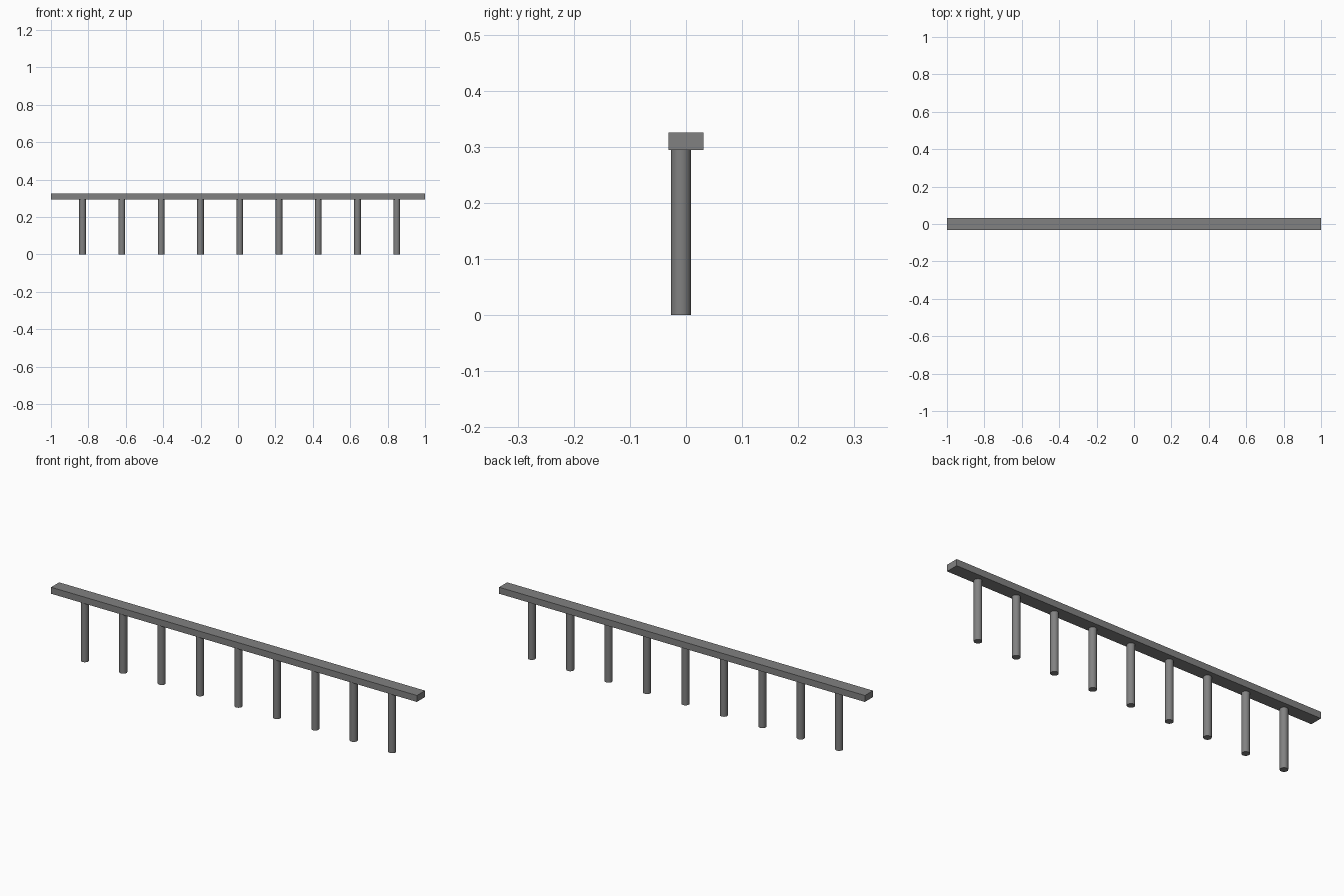
import bpy

if "Cube" in bpy.data.objects:
    bpy.data.objects.remove(bpy.data.objects["Cube"])

RAIL_BOTTOM, RAIL_TOP = 0.294, 0.326
POST_COUNT, POST_SPACING = 9, 0.21
POST_CENTRE_X, POST_Y, POST_RADIUS = 0.009, -0.009, 0.018

# Dark grey finish shared by all parts
dark = bpy.data.materials.new("dark_grey")
dark.diffuse_color = (0.22, 0.22, 0.22, 1)
dark.use_nodes = True
dark.node_tree.nodes["Principled BSDF"].inputs["Base Color"].default_value = dark.diffuse_color

# Long flat top rail
bpy.ops.mesh.primitive_cube_add(size=1, location=(0, 0, (RAIL_BOTTOM + RAIL_TOP) / 2))
rail = bpy.context.object
rail.name = "top_rail"
rail.scale = (2.0, 0.063, RAIL_TOP - RAIL_BOTTOM)
bpy.ops.object.transform_apply(location=False, rotation=False, scale=True)
rail.data.materials.append(dark)

# Row of round posts, slightly in front of the rail's centre line
for i in range(POST_COUNT):
    x = POST_CENTRE_X + (i - (POST_COUNT - 1) / 2) * POST_SPACING
    bpy.ops.mesh.primitive_cylinder_add(vertices=32, radius=POST_RADIUS, depth=RAIL_BOTTOM,
                                        location=(x, POST_Y, RAIL_BOTTOM / 2))
    post = bpy.context.object
    post.name = f"post_{i + 1}"
    post.data.materials.append(dark)
    bpy.ops.object.shade_smooth_by_angle()
